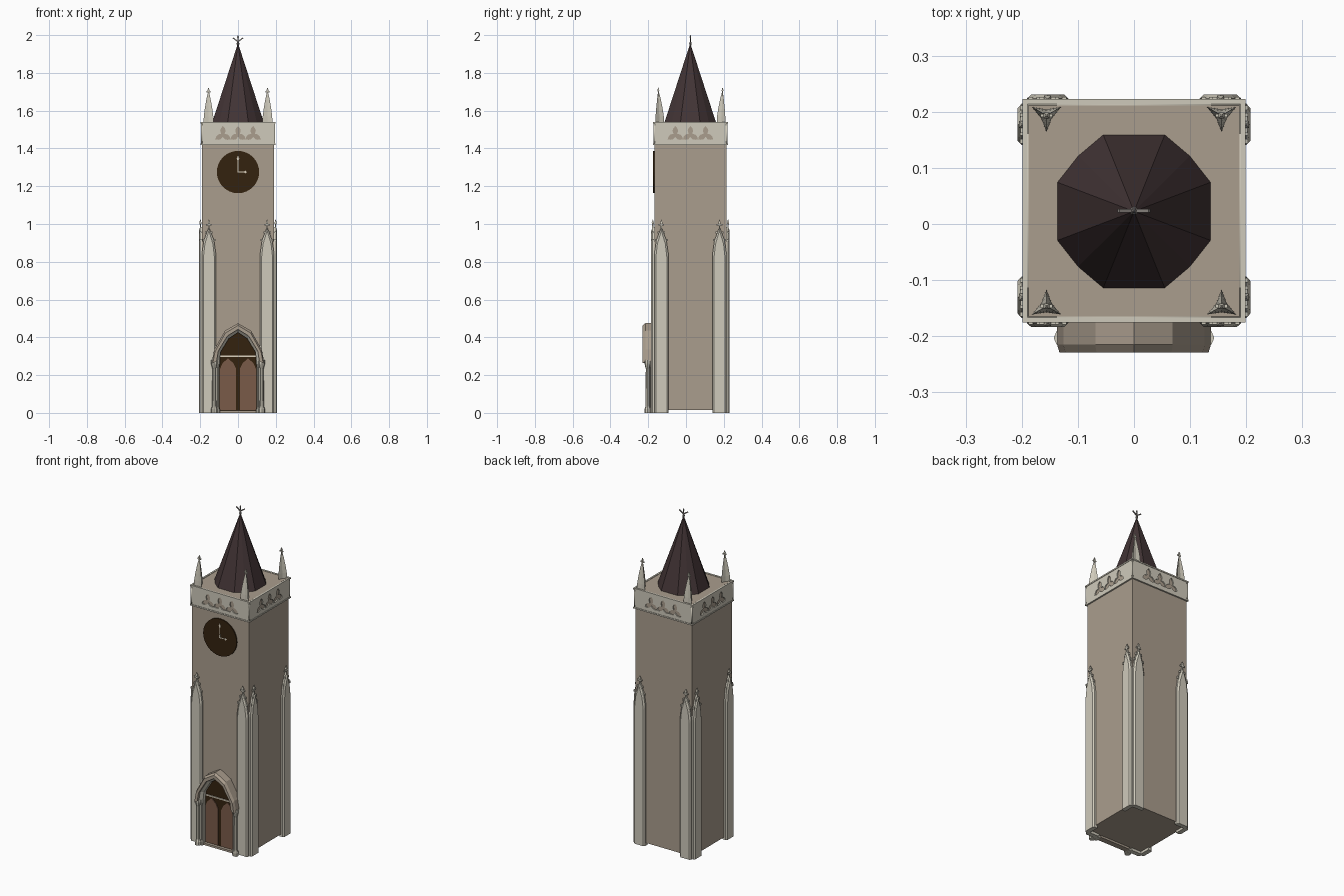
import bpy, bmesh, math
from mathutils import Matrix, Vector

if "Cube" in bpy.data.objects:
    bpy.data.objects.remove(bpy.data.objects["Cube"])

CY = 0.0235          # tower axis in y
FRONT = CY - 0.19    # front wall plane


def material(name, r, g, b):
    m = bpy.data.materials.new(name)
    m.diffuse_color = tuple((c / 255 / 12.92) if c < 11 else ((c / 255 + 0.055) / 1.055) ** 2.4
                            for c in (r, g, b)) + (1,)
    m.use_nodes = True
    m.node_tree.nodes["Principled BSDF"].inputs["Base Color"].default_value = m.diffuse_color
    return m


STONE = material("wall stone", 170, 157, 141)
TRIM = material("pale trim stone", 207, 202, 187)
ROOF = material("dark roof slate", 66, 52, 53)
DARK = material("dark brown wood", 52, 34, 15)
DOOR = material("door wood", 122, 91, 73)
IVORY = material("ivory", 222, 212, 192)
METAL = material("grey metal", 140, 134, 130)


def finish(name, bm, mat):
    bmesh.ops.recalc_face_normals(bm, faces=bm.faces)
    me = bpy.data.meshes.new(name)
    bm.to_mesh(me)
    bm.free()
    me.materials.append(mat)
    ob = bpy.data.objects.new(name, me)
    bpy.context.collection.objects.link(ob)
    return ob


def loft(bm, rings, M=Matrix()):
    """Skin closed rings of equal length, with caps."""
    vs = [[bm.verts.new(M @ Vector(p)) for p in r] for r in rings]
    n = len(vs[0])
    for a, b in zip(vs, vs[1:]):
        for i in range(n):
            bm.faces.new((a[i], a[(i + 1) % n], b[(i + 1) % n], b[i]))
    bm.faces.new(vs[0])
    bm.faces.new(vs[-1])


def box(bm, lo, hi, M=Matrix()):
    loft(bm, [[(lo[0], lo[1], z), (hi[0], lo[1], z), (hi[0], hi[1], z), (lo[0], hi[1], z)]
              for z in (lo[2], hi[2])], M)


def plate(bm, pts, y0, y1):
    loft(bm, [[(x, y, z) for x, z in pts] for y in (y0, y1)])


def turned(bm, x, y, profile, n=8):
    loft(bm, [[(x + r * math.cos(math.tau * i / n), y + r * math.sin(math.tau * i / n), z)
               for i in range(n)] for r, z in profile])


def finial(bm, x, y, z, h, w, M=Matrix()):
    """Small cross with a pointed top."""
    t = h * 0.06
    loft(bm, [[(x - r, y - r, zz), (x + r, y - r, zz), (x + r, y + r, zz), (x - r, y + r, zz)]
              for r, zz in ((t, z), (t, z + h * .55), (t * 1.8, z + h * .7), (t * .3, z + h))], M)
    box(bm, (x - w, y - t, z + h * .45), (x + w, y + t, z + h * .6), M)


def sides():
    """Frames that place front-facing parts on each of the four walls."""
    return [Matrix.Translation((0, CY, 0)) @ Matrix.Rotation(k * math.pi / 2, 4, 'Z') for k in range(4)]


# Tower body
bm = bmesh.new()
box(bm, (-.19, CY - .19, .015), (.19, CY + .19, 1.538))
finish("tower_body", bm, STONE)

# Lancet buttresses, two on each wall
bm = bmesh.new()


def lancet(cx, d, w, top, z0):
    return [(cx + s * w, -d, z) for s, z in ((-1, z0), (1, z0), (1, top - .14), (.72, top - .07),
                                            (0, top), (-.72, top - .07), (-1, top - .14))]


for M in sides():
    for cx in (-.154, .154):
        loft(bm, [lancet(cx, .18, .037, .985, 0), lancet(cx, .2, .037, .985, 0),
                  lancet(cx, .2075, .029, .965, 0)], M)
        finial(bm, cx, -.199, .965, .058, .015, M)
        for s in (-1, 1):      # crockets on the gable
            for dx, z in ((.03, .915), (.016, .955)):
                box(bm, (cx + s * dx - .004, -.203, z - .006), (cx + s * dx + .004, -.193, z + .006), M)
finish("buttresses", bm, TRIM)

# Parapet panels pierced by trefoils
cu = bpy.data.curves.new("parapet_outline", 'CURVE')
cu.dimensions, cu.fill_mode, cu.extrude = '2D', 'BOTH', .004


def spline(pts):
    sp = cu.splines.new('POLY')
    sp.points.add(len(pts) - 1)
    for p, (x, z) in zip(sp.points, pts):
        p.co = (x, z, 0, 1)
    sp.use_cyclic_u = True


spline([(-.196, 1.42), (.196, 1.42), (.196, 1.54), (-.196, 1.54)])
for cx in (-.08, 0, .08):
    spline([(cx + r * math.cos(math.radians(90 + k * 120 + a)), 1.472 + r * math.sin(math.radians(90 + k * 120 + a)))
            for k in range(3) for a, r in ((-60, .011), (-34, .026), (-17, .036), (0, .047), (17, .036), (34, .026))])
tmp = bpy.data.objects.new("parapet_helper", cu)
bpy.context.collection.objects.link(tmp)
bpy.context.view_layer.update()
bm = bmesh.new()
for M in sides():
    me = bpy.data.meshes.new_from_object(tmp.evaluated_get(bpy.context.evaluated_depsgraph_get()))
    me.transform(M @ Matrix.Translation((0, -.192, 0)) @ Matrix.Rotation(math.pi / 2, 4, 'X'))
    bm.from_mesh(me)
    for z in (1.418, 1.533):   # top and bottom rails
        box(bm, (-.199, -.199, z), (.199, -.19, z + .008), M)
bpy.data.objects.remove(tmp)
bmesh.ops.remove_doubles(bm, verts=bm.verts, dist=1e-5)
finish("parapet", bm, TRIM)

# Three-ribbed corner pinnacles
bm = bmesh.new()
for sx in (-1, 1):
    for sy in (-1, 1):
        x, y = sx * .156, CY + sy * .17
        rings = []
        for R, z in ((.030, 1.535), (.029, 1.57), (.023, 1.61), (.012, 1.665), (.004, 1.695)):
            rings.append([(x + r * math.cos(a), y + sy * r * math.sin(a), z) for i in range(6)
                          for r, a in [((R, R * .36)[i % 2], math.radians(-90 + 60 * i))]])
        loft(bm, rings)
        finial(bm, x, y, 1.675, .047, .011)
finish("corner_pinnacles", bm, TRIM)

# Twelve-sided spire
quarter = [(.137, .052), (.1, .099), (.055, .137)]
base = quarter + [(-x, y) for x, y in reversed(quarter)]
base += [(-x, -y) for x, y in base]
bm = bmesh.new()
loft(bm, [[(x * s, CY - .001 + y * s, z) for x, y in base] for s, z in ((1, 1.536), (.012, 1.952))])
finish("spire", bm, ROOF)

# Spire finial with two raised arms
bm = bmesh.new()
turned(bm, 0, CY, ((.003, 1.94), (.008, 1.955), (.004, 1.965), (.003, 1.985), (.005, 1.99), (.001, 2.0)), 6)
for s in (-1, 1):
    M = Matrix.Translation((0, CY, 1.966)) @ Matrix.Rotation(-s * math.radians(35), 4, 'Y')
    box(bm, (min(0, s * .034), -.003, -.003), (max(0, s * .034), .003, .003), M)
finish("spire_finial", bm, METAL)

# Clock face and hands
bm = bmesh.new()
plate(bm, [(.112 * math.cos(math.tau * i / 32), 1.275 + .112 * math.sin(math.tau * i / 32)) for i in range(32)],
      FRONT + .002, FRONT - .007)
finish("clock_face", bm, DARK)
bm = bmesh.new()
y0, y1 = FRONT - .006, FRONT - .009
plate(bm, [(-.003, 1.272), (.003, 1.272), (.002, 1.335), (.007, 1.345), (0, 1.362), (-.007, 1.345), (-.002, 1.335)], y0, y1)
plate(bm, [(-.003, 1.272), (.034, 1.273), (.037, 1.267), (.048, 1.275), (.037, 1.283), (.034, 1.277), (-.003, 1.278)], y0, y1)
finish("clock_hands", bm, IVORY)

# Portal: dark backing, door leaves, lintel
bm = bmesh.new()
half = [(.1, .012), (.1, .31), (.085, .36), (.048, .41)]
plate(bm, half + [(0, .442)] + [(-x, z) for x, z in reversed(half)], FRONT + .002, FRONT - .006)
finish("portal_backing", bm, DARK)
bm = bmesh.new()
for s in (-1, 1):
    plate(bm, [(s * x, z) for x, z in ((.011, .015), (.094, .015), (.094, .235), (.082, .262), (.053, .29),
                                      (.024, .262), (.011, .235))], FRONT - .004, FRONT - .01)
finish("door_leaves", bm, DOOR)
bm = bmesh.new()
box(bm, (-.096, FRONT - .012, .297), (.096, FRONT, .304))
finish("lintel", bm, IVORY)

# Arched hood swept over the portal
outer = [(.137, .275), (.126, .335), (.069, .435), (0, .475)]
inner = [(.113, .275), (.104, .328), (.056, .407), (0, .442)]
core = [(.097, .275), (.092, .322), (.049, .393), (0, .426)]


def mirrored(pts):
    return pts + [(-x, z) for x, z in reversed(pts[:-1])]


bm = bmesh.new()
loft(bm, [[(ox, FRONT + .002, oz), (ox, -.215, oz), (ox * .97, -.229, oz - .012), (ix, -.229, iz),
           (ix, FRONT + .002, iz)] for (ox, oz), (ix, iz) in zip(mirrored(outer), mirrored(inner))])
finish("portal_hood", bm, STONE)
bm = bmesh.new()
loft(bm, [[(ox, FRONT, oz), (ox, -.213, oz), (ix, -.195, iz), (ix, FRONT, iz)]
          for (ox, oz), (ix, iz) in zip(mirrored(inner), mirrored(core))])
finish("portal_inner_moulding", bm, TRIM)

# Jambs, columns and sill
bm = bmesh.new()
for s in (-1, 1):
    a, b = sorted((s * .098, s * .13))
    box(bm, (a, -.187, 0), (b, FRONT, .28))
    turned(bm, s * .126, -.203, ((.017, 0), (.017, .02), (.011, .035), (.010, .235), (.013, .245), (.017, .262), (.017, .28)))
    turned(bm, s * .106, -.194, ((.010, 0), (.010, .02), (.006, .03), (.006, .24), (.010, .26), (.010, .28)))
finish("portal_columns", bm, TRIM)
bm = bmesh.new()
box(bm, (-.1, -.19, 0), (.1, FRONT + .01, .012))
finish("portal_sill", bm, STONE)
